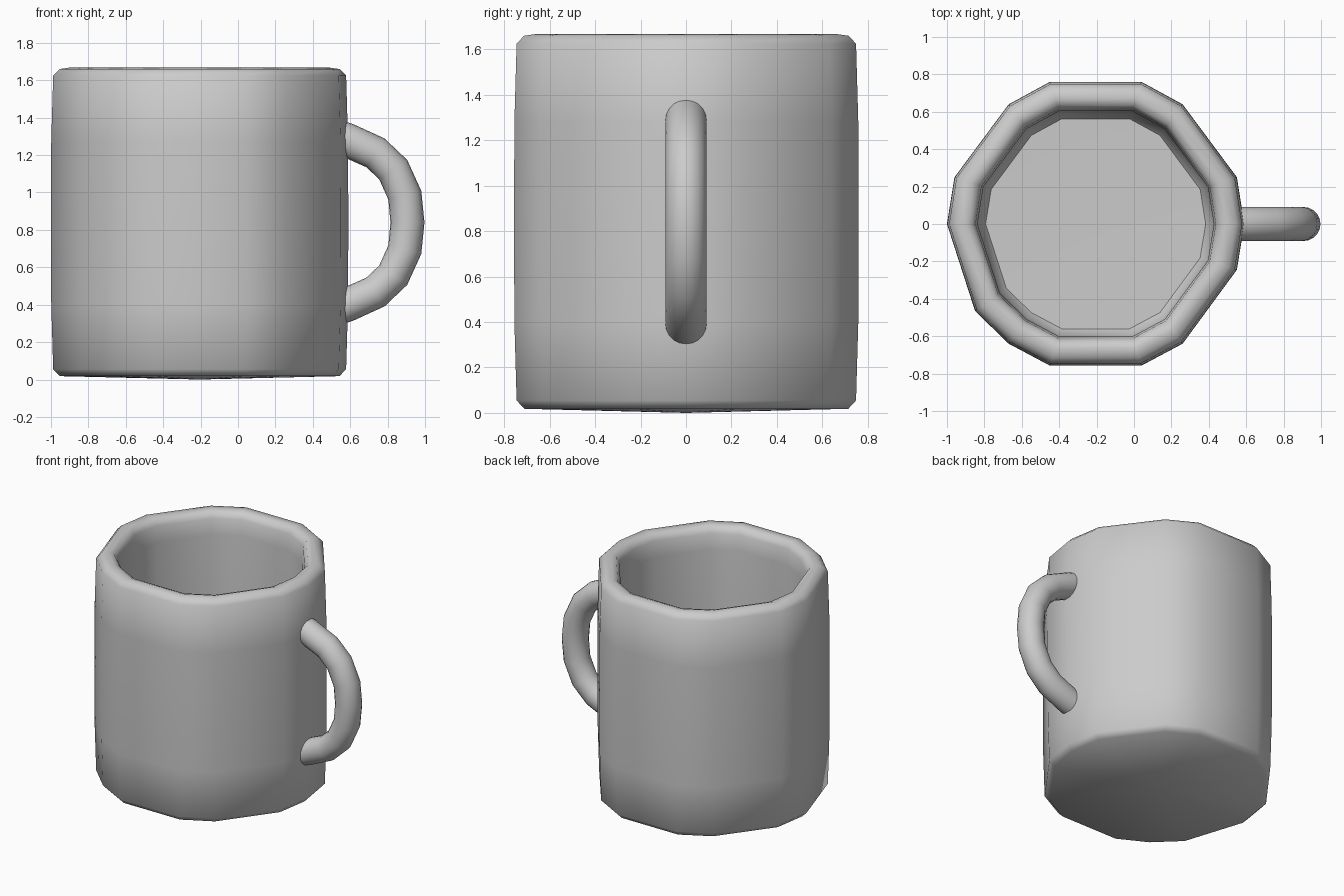
import bpy, bmesh, math
from mathutils import Vector

if "Cube" in bpy.data.objects:
    bpy.data.objects.remove(bpy.data.objects["Cube"])

CX = -0.205  # axis of the cup body


def finish(bm, name, angle):
    bmesh.ops.recalc_face_normals(bm, faces=bm.faces)
    mesh = bpy.data.meshes.new(name)
    bm.to_mesh(mesh)
    bm.free()
    ob = bpy.data.objects.new(name, mesh)
    bpy.context.collection.objects.link(ob)
    bpy.ops.object.select_all(action='DESELECT')
    ob.select_set(True)
    bpy.context.view_layer.objects.active = ob
    bpy.ops.object.shade_smooth_by_angle(angle=math.radians(angle))
    return ob


def bridge(bm, a, b):
    n = len(a)
    for i in range(n):
        bm.faces.new((a[i], a[(i + 1) % n], b[(i + 1) % n], b[i]))


def fan(bm, ring, centre):
    c = bm.verts.new(centre)
    for i in range(len(ring)):
        bm.faces.new((ring[i], ring[(i + 1) % len(ring)], c))


# Cup: slightly irregular polygon outline swept through a wall profile
outline = [(-1, 0), (-0.85, -0.465), (-0.67, -0.64), (-0.45, -0.757),
           (0.04, -0.757), (0.26, -0.64), (0.55, -0.245), (0.59, 0),
           (0.55, 0.25), (0.26, 0.64), (0.04, 0.76), (-0.45, 0.76),
           (-0.67, 0.64), (-0.96, 0.25)]
profile = [(0.94, 0.018), (0.985, 0.055), (0.998, 0.4), (1, 0.84),
           (0.998, 1.28), (0.985, 1.625), (0.942, 1.66), (0.88, 1.667),
           (0.835, 1.655), (0.808, 1.615), (0.795, 1.5), (0.8, 0.84),
           (0.785, 0.16), (0.74, 0.11)]
bm = bmesh.new()
rings = [[bm.verts.new((CX + (x - CX) * s, y * s, z)) for x, y in outline]
         for s, z in profile]
for a, b in zip(rings, rings[1:]):
    bridge(bm, a, b)
fan(bm, rings[0], (CX, 0, 0))
fan(bm, rings[-1], (CX, 0, 0.1))
finish(bm, "cup", 46)

# Handle: round tube along a faceted arc, mirrored about mid height
half = [(0.51, 1.305), (0.58, 1.282), (0.735, 1.212), (0.83, 1.122),
        (0.892, 0.985)]
path = half + [(0.906, 0.84)] + [(x, 1.68 - z) for x, z in reversed(half)]
path = [Vector((x, 0, z)) for x, z in path]
bm = bmesh.new()
rings = []
for i, p in enumerate(path):
    t = (path[min(i + 1, len(path) - 1)] - path[max(i - 1, 0)]).normalized()
    side = Vector((t.z, 0, -t.x))
    ring = []
    for k in range(20):
        a = math.tau * k / 20
        ring.append(bm.verts.new(p + 0.091 * (math.cos(a) * side
                                              + math.sin(a) * Vector((0, 1, 0)))))
    rings.append(ring)
for a, b in zip(rings, rings[1:]):
    bridge(bm, a, b)
fan(bm, rings[0], path[0])
fan(bm, rings[-1], path[-1])
finish(bm, "handle", 40)
